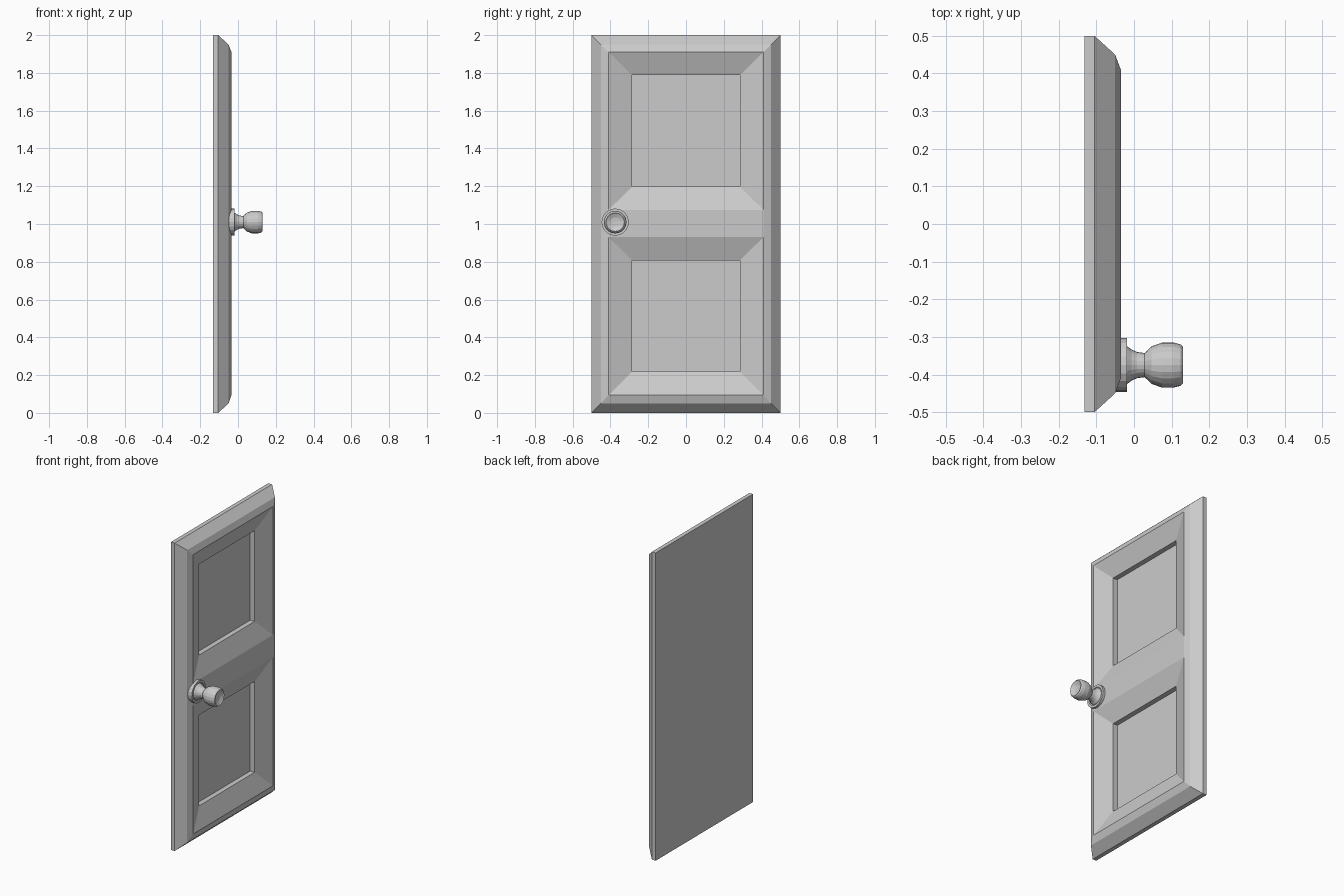
import bpy, bmesh, math

if "Cube" in bpy.data.objects:
    bpy.data.objects.remove(bpy.data.objects["Cube"])


def finish(bm, name):
    bmesh.ops.remove_doubles(bm, verts=bm.verts, dist=1e-5)
    mesh = bpy.data.meshes.new(name)
    bm.to_mesh(mesh)
    bm.free()
    obj = bpy.data.objects.new(name, mesh)
    bpy.context.collection.objects.link(obj)
    return obj


def rect(bm, x, half_w, z0, z1):
    """Rectangular loop facing +x."""
    return [bm.verts.new((x, y, z)) for y, z in
            ((-half_w, z0), (half_w, z0), (half_w, z1), (-half_w, z1))]


def nested(bm, loops):
    """Join successive rectangular loops with quads; return the loops."""
    rings = [rect(bm, *l) for l in loops]
    for a, b in zip(rings, rings[1:]):
        for i in range(4):
            j = (i + 1) % 4
            bm.faces.new((a[i], a[j], b[j], b[i]))
    return rings


# Door leaf: flat back, edge, two-stage bevel around the face
FACE = -0.035
bm = bmesh.new()
rings = nested(bm, [(-0.132, 0.5, 0, 2), (-0.105, 0.5, 0, 2),
                    (-0.05, 0.45, 0.05, 1.95), (FACE, 0.41, 0.095, 1.91)])
bm.faces.new(rings[0][::-1])

# Recessed panels: sloped surround, small step, flat panel
for z0, z1 in ((0.095, 0.93), (1.075, 1.91)):
    a, b = z0 + 0.123, z1 - 0.122
    panel = nested(bm, [(FACE, 0.41, z0, z1), (-0.08, 0.285, a, b),
                        (-0.112, 0.285, a, b)])
    bm.faces.new(panel[-1])

# Middle rail
bm.faces.new(rect(bm, FACE, 0.41, 0.93, 1.075))
finish(bm, "door_leaf")


def lathe(name, profile, steps=20):
    """Spin (x, radius) points around the x axis."""
    bm = bmesh.new()
    verts = [bm.verts.new((x, 0, r)) for x, r in profile]
    edges = [bm.edges.new(p) for p in zip(verts, verts[1:])]
    bmesh.ops.spin(bm, geom=verts + edges, cent=(0, 0, 0), axis=(1, 0, 0),
                   angle=math.tau, steps=steps, use_duplicate=False)
    bmesh.ops.remove_doubles(bm, verts=bm.verts, dist=1e-5)
    bmesh.ops.recalc_face_normals(bm, faces=bm.faces)
    obj = finish(bm, name)
    obj.location = (0, -0.375, 1.01)
    return obj


# Round plate behind the knob
lathe("knob_plate", [(-0.06, 0), (-0.06, 0.072), (-0.035, 0.072), (-0.019, 0.072),
                     (-0.019, 0.058), (-0.026, 0.048), (-0.026, 0)])

# Neck and knob with a slightly dished end
lathe("door_knob", [(-0.03, 0), (-0.03, 0.053), (-0.018, 0.05), (-0.006, 0.041),
                    (0.008, 0.035), (0.028, 0.032), (0.047, 0.05),
                    (0.075, 0.06), (0.105, 0.06), (0.124, 0.055),
                    (0.13, 0.049), (0.126, 0.044), (0.118, 0.025), (0.116, 0)])
